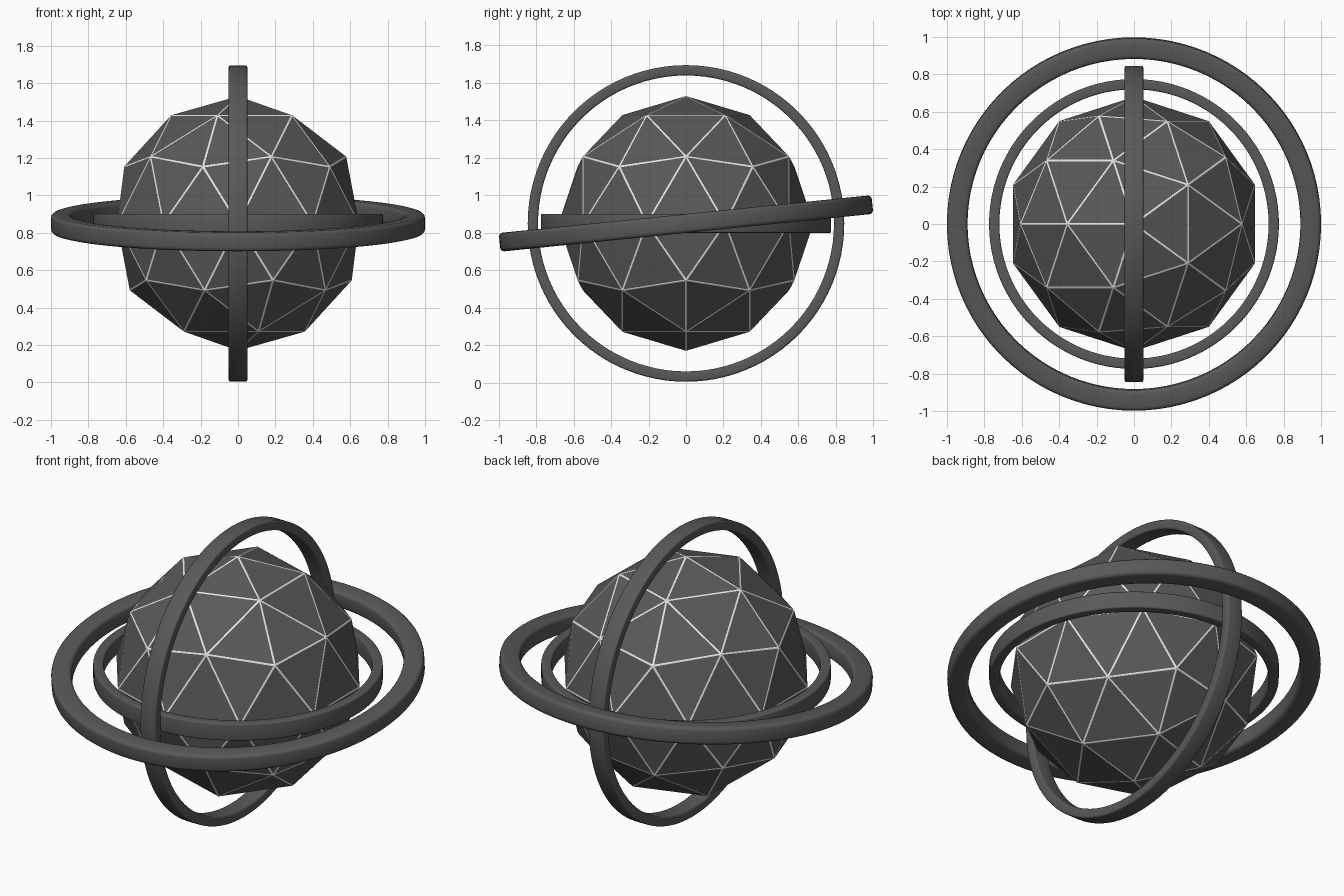
import bpy, bmesh, math

if "Cube" in bpy.data.objects:
    bpy.data.objects.remove(bpy.data.objects["Cube"])

CENTRE = (0, 0, 0.85)


def material(name, value):
    mat = bpy.data.materials.new(name)
    mat.diffuse_color = (value, value, value, 1)
    mat.use_nodes = True
    mat.node_tree.nodes["Principled BSDF"].inputs["Base Color"].default_value = mat.diffuse_color
    return mat


dark = material("dark grey", 0.1)
light = material("light grey", 0.8)


def add_object(name, bm, mats, rotation=(0, 0, 0)):
    mesh = bpy.data.meshes.new(name)
    bm.to_mesh(mesh)
    bm.free()
    for m in mats:
        mesh.materials.append(m)
    obj = bpy.data.objects.new(name, mesh)
    obj.location = CENTRE
    obj.rotation_euler = rotation
    bpy.context.collection.objects.link(obj)
    return obj


def ring(name, inner, outer, height, bevel, rotation=(0, 0, 0), segments=96):
    """Flat band ring: rounded rectangular section spun round z."""
    h = height / 2
    section = []
    for cx, cz, start in ((outer - bevel, h - bevel, 0), (inner + bevel, h - bevel, 90),
                          (inner + bevel, bevel - h, 180), (outer - bevel, bevel - h, 270)):
        for step in range(4):
            a = math.radians(start + step * 30)
            section.append((cx + bevel * math.cos(a), cz + bevel * math.sin(a)))
    bm = bmesh.new()
    loops = []
    for i in range(segments):
        a = 2 * math.pi * i / segments
        loops.append([bm.verts.new((r * math.cos(a), r * math.sin(a), z)) for r, z in section])
    n = len(section)
    for i in range(segments):
        p, q = loops[i], loops[(i + 1) % segments]
        for j in range(n):
            k = (j + 1) % n
            bm.faces.new((p[j], q[j], q[k], p[k]))
    bmesh.ops.recalc_face_normals(bm, faces=bm.faces)
    obj = add_object(name, bm, [dark], rotation)
    bpy.ops.object.select_all(action='DESELECT')
    obj.select_set(True)
    bpy.context.view_layer.objects.active = obj
    bpy.ops.object.shade_smooth_by_angle(angle=math.radians(35))


# Faceted core: every triangle is inset, leaving light seams along the edges
bm = bmesh.new()
bmesh.ops.create_icosphere(bm, subdivisions=2, radius=0.68)
seams = bmesh.ops.inset_individual(bm, faces=bm.faces[:], thickness=0.01, depth=0)
for face in seams["faces"]:
    face.material_index = 1
for face in bm.faces:
    # panels are the triangles, seams are the quads
    face.material_index = 0 if len(face.verts) == 3 else 1
add_object("faceted_core", bm, [dark, light], (0, 0, math.pi))

# Three surrounding rings
ring("inner_level_ring", 0.72, 0.775, 0.10, 0.008)
ring("upright_ring", 0.79, 0.845, 0.10, 0.01, (0, math.pi / 2, 0))
ring("outer_tilted_ring", 0.89, 1.0, 0.10, 0.02, (math.radians(5.8), 0, 0))
